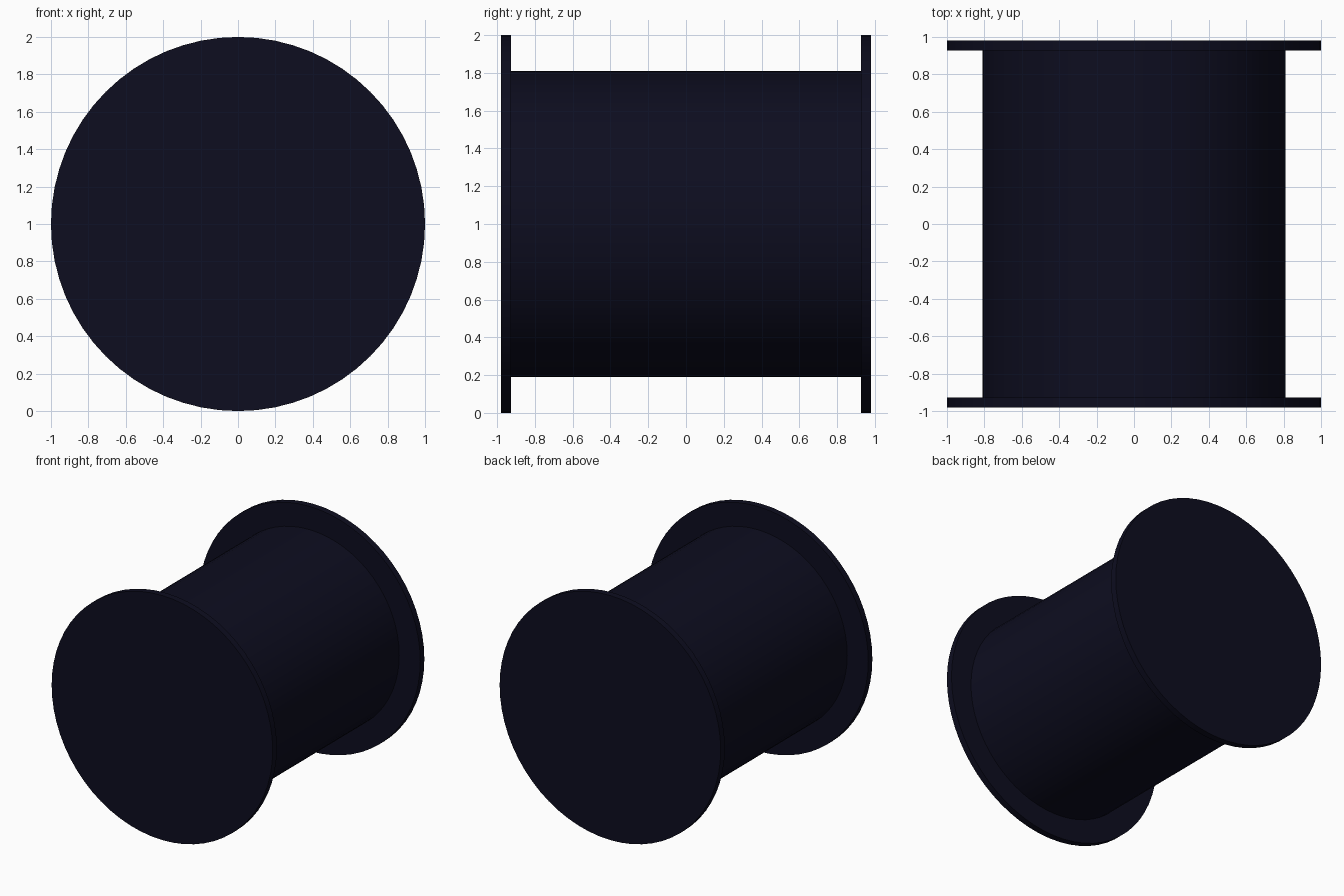
import bpy
import math

if "Cube" in bpy.data.objects:
    bpy.data.objects.remove(bpy.data.objects["Cube"])

navy = bpy.data.materials.new("dark_navy")
navy.diffuse_color = (0.004, 0.004, 0.014, 1)
navy.use_nodes = True
navy.node_tree.nodes["Principled BSDF"].inputs["Base Color"].default_value = navy.diffuse_color


def cylinder(name, radius, y0, y1):
    """Smooth round part lying along the y axis."""
    bpy.ops.mesh.primitive_cylinder_add(
        vertices=64, radius=radius, depth=y1 - y0,
        location=(0, (y0 + y1) / 2, 1), rotation=(math.pi / 2, 0, 0))
    part = bpy.context.object
    part.name = name
    part.data.materials.append(navy)
    bpy.ops.object.shade_smooth_by_angle(angle=math.radians(30))
    return part


# Drum between the two end flanges
cylinder("drum", 0.81, -0.927, 0.927)

# Thin end flanges
cylinder("front_flange", 1.0, -0.98, -0.927)
cylinder("back_flange", 1.0, 0.927, 0.98)
